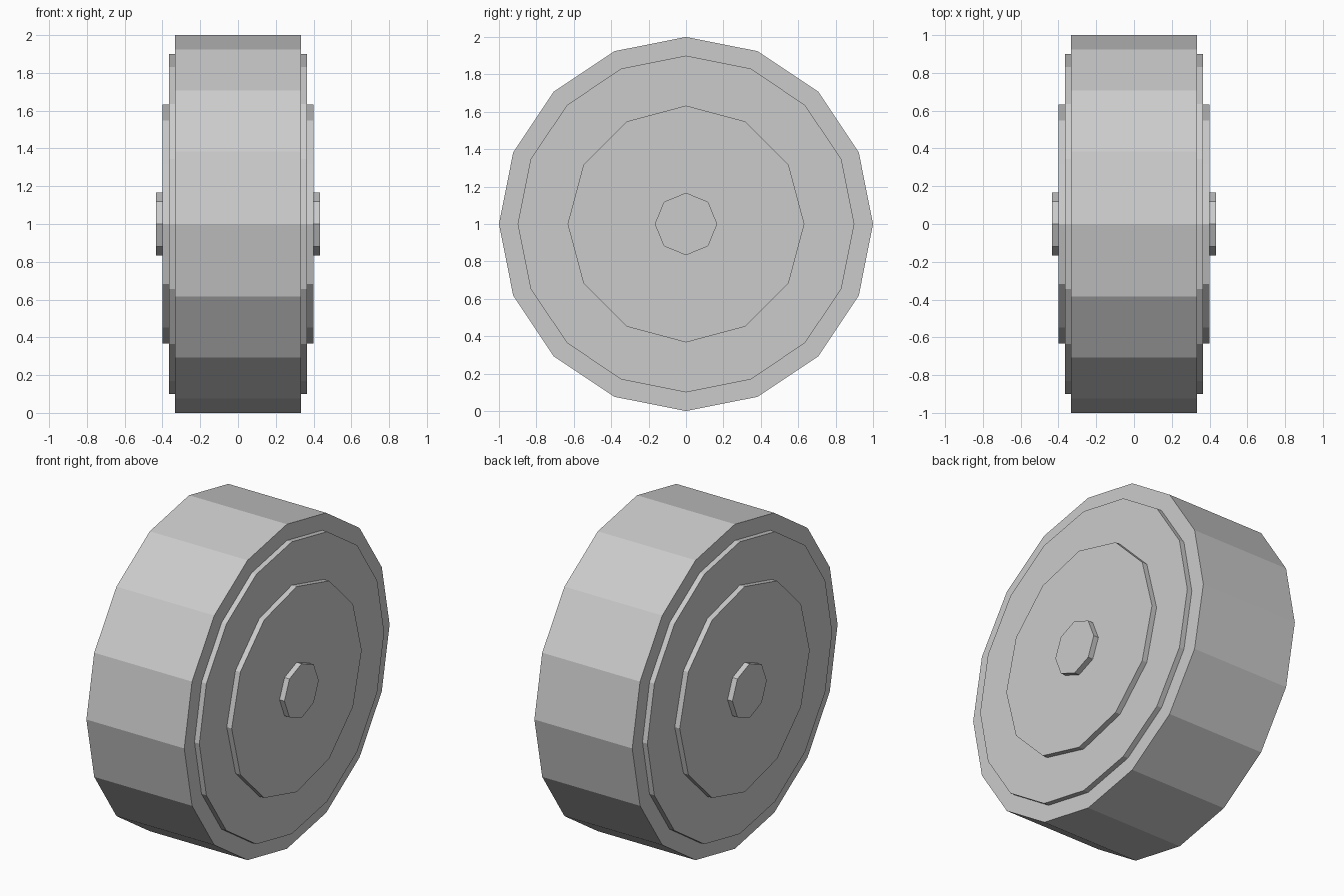
import bpy
import bmesh
from math import pi
from mathutils import Matrix

cube = bpy.data.objects.get("Cube")
if cube:
    bpy.data.objects.remove(cube, do_unlink=True)

# Single flat colour
grey = bpy.data.materials.new("light_grey")
grey.use_nodes = True
colour = (0.6, 0.6, 0.6, 1)
grey.diffuse_color = colour
bsdf = grey.node_tree.nodes["Principled BSDF"]
bsdf.inputs["Base Color"].default_value = colour


def drum(name, sides, radius, width):
    """Flat-shaded solid drum lying along x, centred on the axle."""
    bm = bmesh.new()
    bmesh.ops.create_cone(bm, cap_ends=True, cap_tris=False, segments=sides,
                          radius1=radius, radius2=radius, depth=width,
                          matrix=Matrix.Rotation(pi / 2, 4, "Y"))
    mesh = bpy.data.meshes.new(name)
    bm.to_mesh(mesh)
    bm.free()
    mesh.materials.append(grey)
    obj = bpy.data.objects.new(name, mesh)
    obj.location.z = 1
    bpy.context.collection.objects.link(obj)


# Wheel layers, each narrower in radius and standing proud on both sides
drum("tire_tread", 16, 1.0, 0.667)
drum("tire_sidewall", 16, 0.9, 0.733)
drum("wheel_rim", 12, 0.633, 0.8)
drum("axle_hub", 8, 0.167, 0.867)
